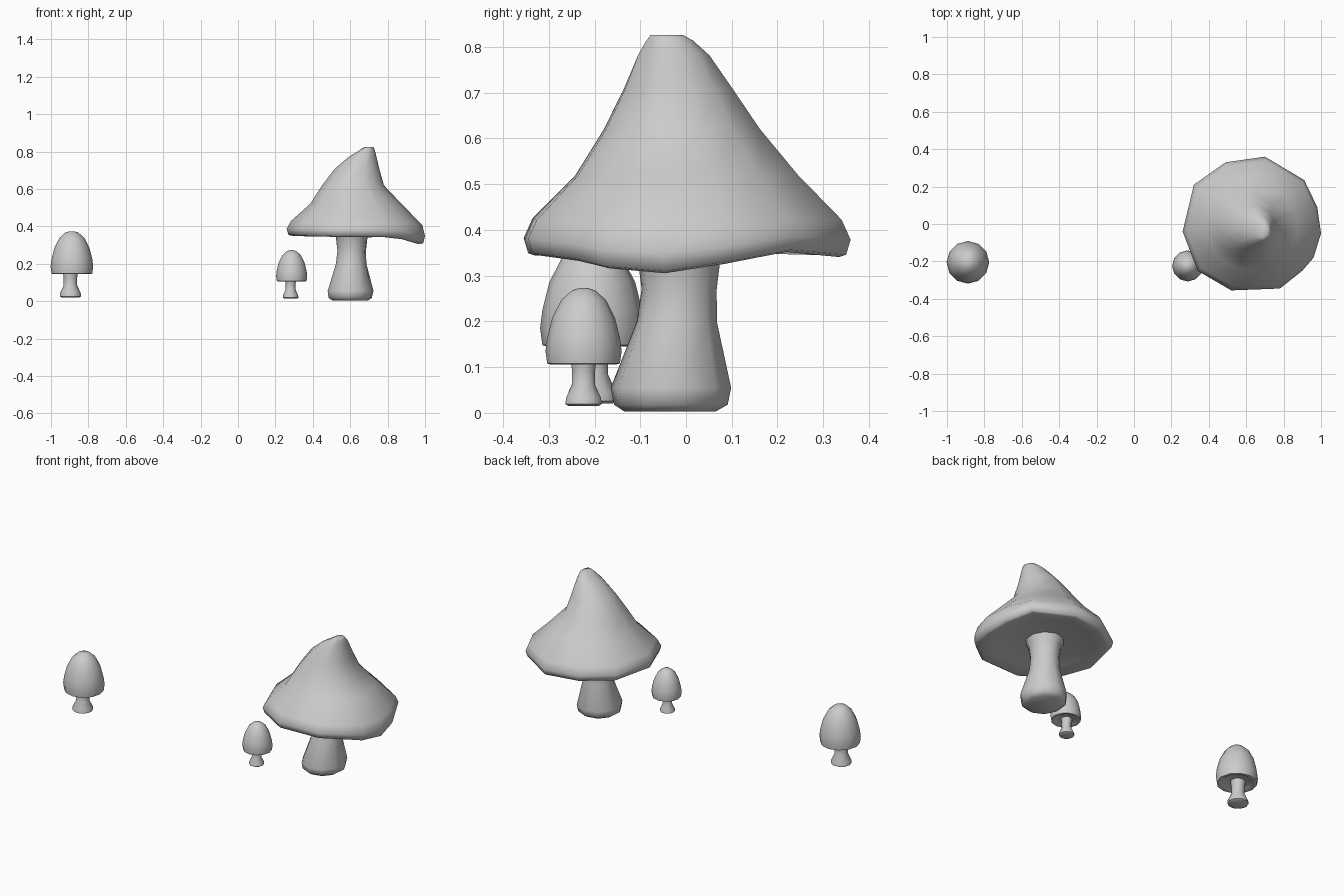
import bpy, bmesh, math

if "Cube" in bpy.data.objects:
    bpy.data.objects.remove(bpy.data.objects["Cube"])

def loft(name, rings, outline, heights=None):
    """Skin rings of (cx, cy, rx, ry, z, slope_x, wave) and close both ends."""
    bm = bmesh.new()
    loops = []
    for cx, cy, rx, ry, z, slope, wave in rings:
        loop = []
        for i, (u, v) in enumerate(outline):
            dz = slope * u * rx + (wave * heights[i] if heights else 0)
            loop.append(bm.verts.new((cx + u * rx, cy + v * ry, z + dz)))
        loops.append(loop)
    n = len(outline)
    for a, b in zip(loops, loops[1:]):
        for i in range(n):
            j = (i + 1) % n
            bm.faces.new((a[i], a[j], b[j], b[i]))
    bm.faces.new(loops[0])
    bm.faces.new(loops[-1])
    bmesh.ops.recalc_face_normals(bm, faces=bm.faces[:])
    me = bpy.data.meshes.new(name)
    bm.to_mesh(me)
    bm.free()
    ob = bpy.data.objects.new(name, me)
    bpy.context.collection.objects.link(ob)
    bpy.ops.object.select_all(action='DESELECT')
    ob.select_set(True)
    bpy.context.view_layer.objects.active = ob
    bpy.ops.object.shade_smooth_by_angle(angle=math.radians(65))
    return ob

def circle(n, start=0.0):
    return [(math.cos(start + math.tau * i / n), math.sin(start + math.tau * i / n))
            for i in range(n)]

# Large cap: irregular rim outline, drooping on the right, tip leaning right
rim = [(1.0, -.05), (.98, .09), (.91, .235), (.70, .36), (.49, .33), (.32, .21),
       (.26, -.04), (.34, -.25), (.52, -.355), (.78, -.345), (.90, -.25), (.96, -.18)]
rim_shape = [((x - .63) / .37, y / .36) for x, y in rim]
droop = [-.03, -.01, .015, 0, 0, 0, 0, 0, 0, .005, -.005, -.02]
loft("large_cap", [
    (.60, -.02, .07, .07, .385, 0, 0),
    (.61, -.01, .17, .17, .375, 0, 0),
    (.625, 0, .27, .27, .358, -.02, .5),
    (.63, 0, .335, .335, .342, -.02, 1),
    (.63, 0, .36, .35, .347, -.02, 1),
    (.63, 0, .37, .36, .380, -.02, .8),
    (.635, 0, .350, .34, .424, -.02, .3),
    (.63, 0, .245, .245, .52, 0, 0),
    (.615, -.01, .165, .172, .62, 0, 0),
    (.637, -.018, .118, .119, .71, 0, 0),
    (.662, -.028, .074, .079, .78, .15, 0),
    (.685, -.036, .042, .052, .812, .2, 0),
    (.700, -.042, .022, .036, .826, 0, 0),
], rim_shape, droop)

# Large stem: flared foot, narrow waist
loft("large_stem", [(x, y, r, r * 1.06, z, 0, 0) for x, y, r, z in [
    (.60, -.035, .095, .003), (.60, -.033, .118, .018), (.602, -.033, .125, .055),
    (.605, -.02, .083, .20), (.608, -.015, .078, .27), (.608, -.015, .086, .34),
    (.608, -.015, .105, .39)]], circle(10, .2))

# Two small mushrooms share the same profiles
cap_profile = [(.035, .160), (.085, .153), (.098, .145), (.109, .148), (.114, .185),
               (.109, .225), (.094, .285), (.067, .338), (.035, .367), (.012, .374)]
stem_profile = [(.046, .020), (.057, .026), (.055, .045), (.036, .085),
                (.036, .125), (.042, .165)]
for label, x, y, s in [("left", -.888, -.205, 1.0), ("middle", .287, -.224, .73)]:
    loft(label + "_small_cap",
         [(x, y, r * s, r * s, z * s, 0, 0) for r, z in cap_profile], circle(12))
    loft(label + "_small_stem",
         [(x - .008 * s, y, r * s, r * s, z * s, 0, 0) for r, z in stem_profile],
         circle(10))
